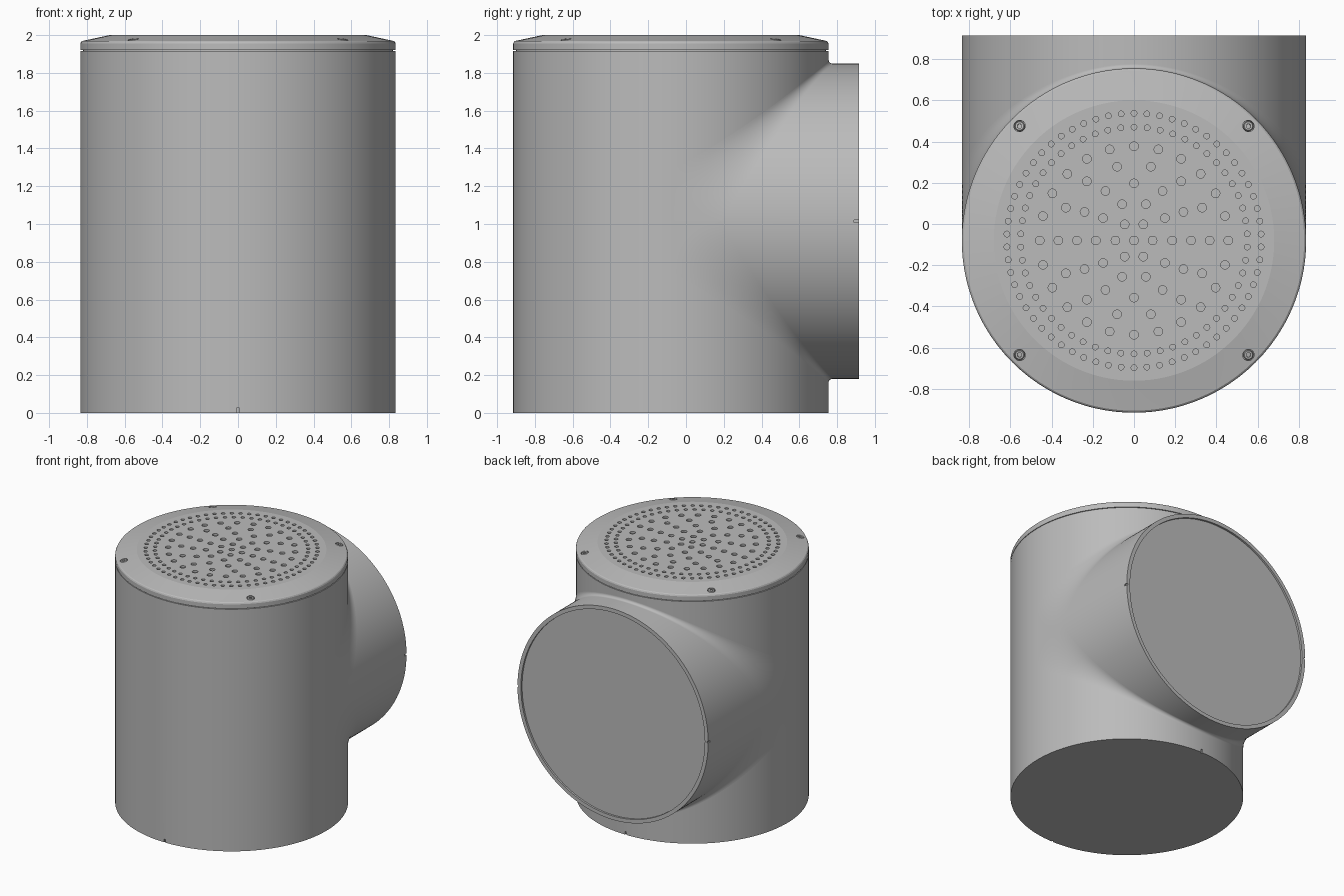
import bpy, bmesh
from math import sin, cos, pi, radians, sqrt
from mathutils import Matrix, Vector

old = bpy.data.objects.get("Cube")
if old:
    bpy.data.objects.remove(old, do_unlink=True)

R = 0.835                              # pipe radius
CENTRE = Vector((0, -0.08, 1.015))     # where the two pipe axes cross
AXIS = Matrix.Translation((0, CENTRE.y, 0))

grey = bpy.data.materials.new("plain grey")
grey.use_nodes = True
colour = (0.5, 0.5, 0.5, 1)
grey.diffuse_color = colour
grey.node_tree.nodes["Principled BSDF"].inputs["Base Color"].default_value = colour


def make_object(name, bm):
    bmesh.ops.recalc_face_normals(bm, faces=bm.faces)
    mesh = bpy.data.meshes.new(name)
    bm.to_mesh(mesh)
    bm.free()
    mesh.materials.append(grey)
    ob = bpy.data.objects.new(name, mesh)
    bpy.context.collection.objects.link(ob)
    return ob


def loft(bm, loops):
    """Skin closed loops of equal length and cap both ends."""
    rings = [[bm.verts.new(p) for p in loop] for loop in loops]
    n = len(rings[0])
    for a, b in zip(rings, rings[1:]):
        for i in range(n):
            j = (i + 1) % n
            bm.faces.new((a[i], a[j], b[j], b[i]))
    bm.faces.new(rings[0][::-1])
    bm.faces.new(rings[-1])


def lathe(bm, profile, matrix, sides=192):
    """Revolve (radius, height) points about the local z axis."""
    turn = [2 * pi * i / sides for i in range(sides)]
    loft(bm, [[matrix @ Vector((r * cos(t), r * sin(t), h)) for t in turn]
              for r, h in profile])


def turned(name, profile, matrix, sides=192):
    bm = bmesh.new()
    lathe(bm, profile, matrix, sides)
    return make_object(name, bm)


def select_only(ob):
    bpy.ops.object.select_all(action='DESELECT')
    ob.select_set(True)
    bpy.context.view_layer.objects.active = ob


def cut(ob, bm):
    cutter = make_object("cutter", bm)
    cutter.hide_render = True
    mod = ob.modifiers.new("cut", 'BOOLEAN')
    mod.operation = 'DIFFERENCE'
    mod.solver = 'EXACT'
    mod.object = cutter
    select_only(ob)
    bpy.ops.object.modifier_apply(modifier=mod.name)
    bpy.data.objects.remove(cutter, do_unlink=True)


def smooth(ob, angle):
    select_only(ob)
    bpy.ops.object.shade_smooth_by_angle(angle=radians(angle))


def notches(places, size):
    bm = bmesh.new()
    for p in places:
        bmesh.ops.create_cube(bm, size=1, matrix=Matrix.Translation(p) @ Matrix.Diagonal((*size, 1)))
    return bm


# Upright pipe, with index notches in its lower edge
main_pipe = turned("main_pipe", [(R, 0), (R, 1.916)], AXIS)
cut(main_pipe, notches([(0, CENTRE.y - R, 0), (0, CENTRE.y + R, 0)], (0.014, 0.02, 0.05)))

# Branch pipe at the back, with a thin rim around a shallow recess
back_axis = Matrix.Translation(CENTRE) @ Matrix.Rotation(-pi / 2, 4, 'X')
END = 0.995
branch_pipe = turned("branch_pipe", [(R, 0), (R, END), (R - 0.03, END), (R - 0.03, END - 0.015)],
                     back_axis)
cut(branch_pipe, notches([(s * R, CENTRE.y + END, CENTRE.z) for s in (-1, 1)], (0.02, 0.05, 0.014)))

# Blends between the pipes: rounded wedges, widest at the sides
STEPS, ARC = 96, 12
blends = []
for name, side in (("upper_blend", 1), ("lower_blend", -1)):
    bm = bmesh.new()
    loops = []
    for k in range(STEPS + 1):
        t = pi * k / STEPS
        s = max(R * sin(t), 0)
        r = 0.02 + 0.245 * (1 - s / R) ** 1.5
        section = [(s * 0.95, s * 0.95)]
        for i in range(ARC + 1):
            a = pi / 2 * i / ARC
            section.append((s + r - r * sin(a), s + r - r * cos(a)))
        loops.append([CENTRE + Vector((R * cos(t), y, side * z)) for y, z in section])
    loft(bm, loops)
    blends.append(make_object(name, bm))

# Lid with a seam below, a soft edge and a sloping border
EDGE, FLAT = (0.815, 1.971), (0.68, 2.0)
lid = turned("lid", [(0.82, 1.9), (0.82, 1.921), (R, 1.921), (R, 1.955), (0.831, 1.964),
                     (0.825, 1.969), EDGE, FLAT], AXIS)

# Screw positions on the border
tilt = radians(12)
SCREW_R = 0.785
screw_z = EDGE[1] + (EDGE[0] - SCREW_R) * (FLAT[1] - EDGE[1]) / (EDGE[0] - FLAT[0])
seats = [AXIS @ Matrix.Rotation(pi / 4 + k * pi / 2, 4, 'Z')
         @ Matrix.Translation((SCREW_R, 0, screw_z)) @ Matrix.Rotation(tilt, 4, 'Y')
         for k in range(4)]

# Perforations: rings of (ring radius, count, hole radius)
rings = [(0, 1, 0.021), (0.09, 6, 0.021), (0.185, 10, 0.021), (0.277, 12, 0.021),
         (0.367, 14, 0.021), (0.457, 24, 0.021), (0.55, 54, 0.014), (0.617, 62, 0.014)]
bm = bmesh.new()
for radius, count, hole in rings:
    for i in range(count):
        a = 2 * pi * i / count + (pi / 2 if count > 24 else 0)
        spot = AXIS @ Matrix.Translation((radius * cos(a), radius * sin(a), 2))
        lathe(bm, [(hole, -0.015), (hole, 0.02)], spot, 14)
for seat in seats:
    lathe(bm, [(0.028, -0.015), (0.028, 0.02)], seat, 24)
cut(lid, bm)

# Socket-head screws sunk in the border
screws = [turned(f"screw_{k + 1}", [(0.024, -0.016), (0.024, -0.002), (0.02, 0.001),
                                    (0.011, 0.001), (0.011, -0.008)], seat, 24)
          for k, seat in enumerate(seats)]

for ob in [main_pipe, branch_pipe, *blends, *screws]:
    smooth(ob, 30)
smooth(lid, 10)
